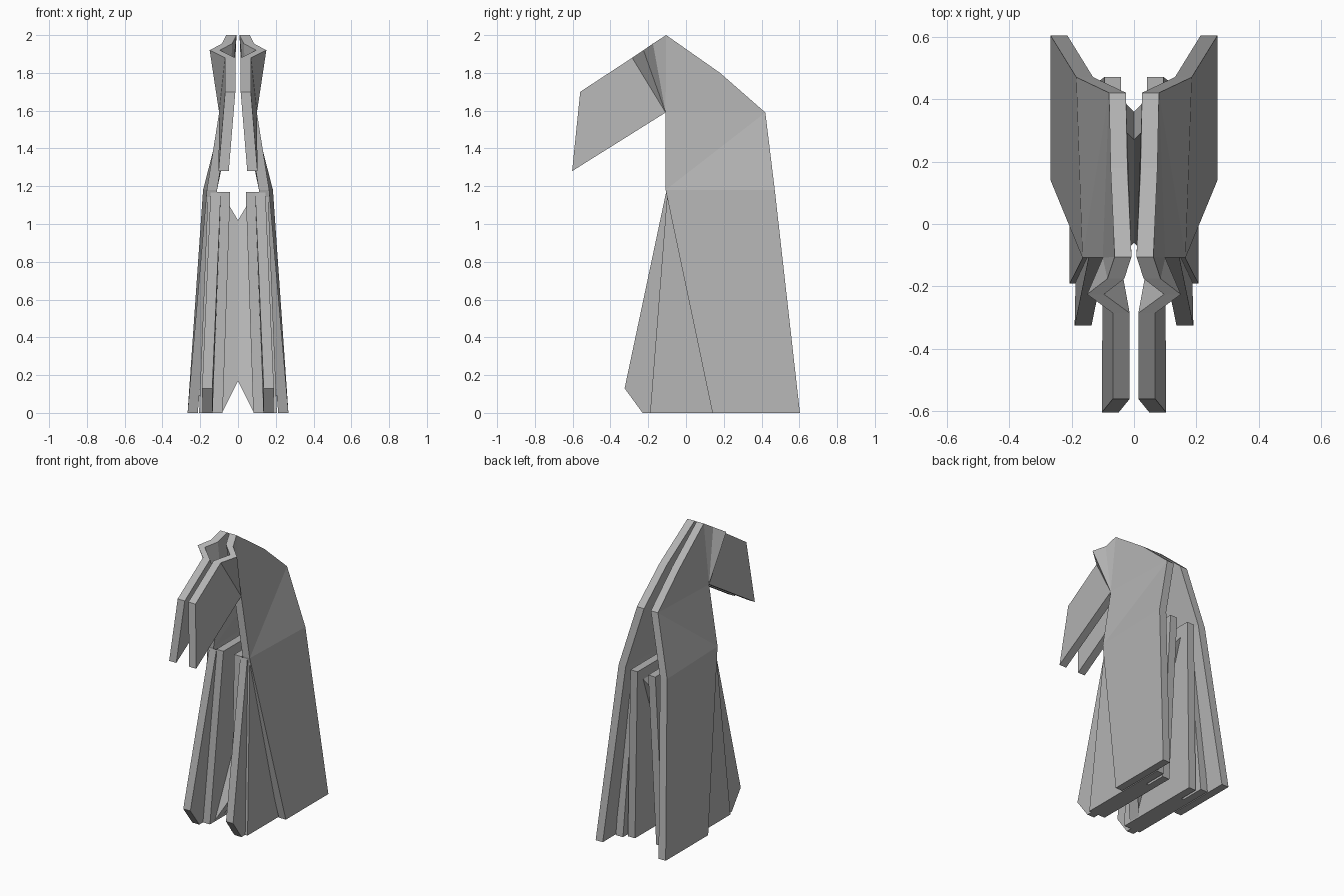
import bpy, bmesh
from mathutils import Vector

if "Cube" in bpy.data.objects:
    bpy.data.objects.remove(bpy.data.objects["Cube"])

paper = bpy.data.materials.new("dark_paper")
paper.diffuse_color = (0.45, 0.45, 0.45, 1)
paper.use_nodes = True
paper.node_tree.nodes["Principled BSDF"].inputs["Base Color"].default_value = paper.diffuse_color


def sheet(name, pts, faces, offset=(-0.054, 0, 0)):
    """Thick folded paper sheet: (x, y, z) points, faces, thickness vector; mirrored in x."""
    bm = bmesh.new()
    vs = [bm.verts.new(p) for p in pts]
    fs = [bm.faces.new([vs[i] for i in f]) for f in faces]
    ext = bmesh.ops.extrude_face_region(bm, geom=fs, use_keep_orig=True)
    new = [g for g in ext["geom"] if isinstance(g, bmesh.types.BMVert)]
    bmesh.ops.translate(bm, verts=new, vec=Vector(offset))
    bmesh.ops.recalc_face_normals(bm, faces=bm.faces)
    me = bpy.data.meshes.new(name)
    bm.to_mesh(me)
    bm.free()
    me.materials.append(paper)
    ob = bpy.data.objects.new(name, me)
    bpy.context.collection.objects.link(ob)
    mod = ob.modifiers.new("Mirror", "MIRROR")
    mod.use_mirror_merge = False
    return ob


# Neck, with the crease running down to the shoulder
sheet("neck", [(.062, -.105, 2.0), (.075, .18, 1.80), (.08, .42, 1.59),
               (.185, .47, 1.18), (.165, -.108, 1.18), (.10, -.108, 1.59)],
      [(0, 1, 2, 5), (2, 4, 5), (2, 3, 4)])

# Crimped ear folds fanning out of the throat, and the head
sheet("ears_and_head", [(.10, -.108, 1.59), (.062, -.105, 2.0), (.085, -.175, 1.955),
                        (.15, -.225, 1.92), (.068, -.285, 1.88),
                        (.068, -.56, 1.70), (.103, -.603, 1.28)],
      [(0, 1, 2), (0, 2, 3), (0, 3, 4), (0, 4, 5, 6)])

# Outer body flap
sheet("body_flap", [(.165, -.108, 1.18), (.185, .47, 1.18), (.267, .603, 0), (.267, .14, 0)],
      [(0, 1, 2, 3)])

# Layered base flaps tucked under the body flap
sheet("middle_flap", [(.16, -.10, 1.15), (.206, -.19, 0), (.206, .47, 0), (.165, .40, 1.1)],
      [(0, 1, 2, 3)])
sheet("front_flap", [(.145, -.105, 1.17), (.19, -.325, .13), (.188, -.23, 0), (.188, .30, 0)],
      [(0, 1, 2, 3)])
sheet("inner_flap", [(.095, -.10, 1.17), (.135, -.19, 0), (.135, .44, 0), (.095, .47, 1.17)],
      [(0, 1, 2, 3)])

# Central gusset joining both halves
sheet("centre_gusset", [(0, .36, 1.02), (.06, .42, 1.12), (.11, -.09, 0), (.085, -.05, 0), (0, .03, .17)],
      [(0, 1, 2, 3, 4)], (0, -.09, 0))
